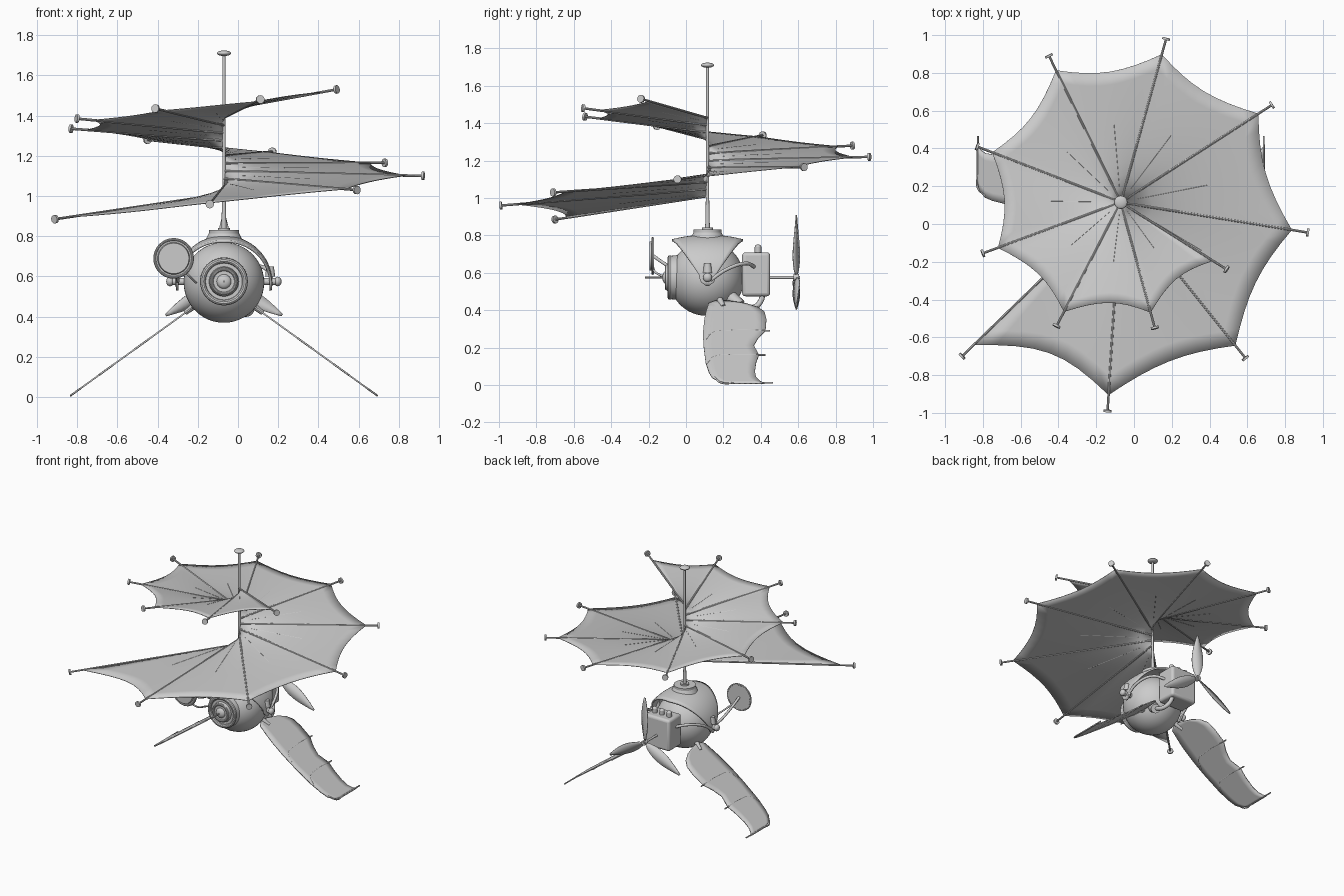
import bpy, bmesh, math
from mathutils import Vector

if "Cube" in bpy.data.objects:
    bpy.data.objects.remove(bpy.data.objects["Cube"])

CX, CY = -0.07, 0.115          # mast axis
GREY = bpy.data.materials.new("plain grey")
GREY.diffuse_color = (0.6, 0.6, 0.6, 1)
GREY.use_nodes = True
GREY.node_tree.nodes["Principled BSDF"].inputs["Base Color"].default_value = GREY.diffuse_color


def finish(ob, name, smooth=True):
    ob.name = name
    ob.data.materials.clear()
    ob.data.materials.append(GREY)
    if smooth and ob.type == 'MESH':
        bpy.ops.object.select_all(action='DESELECT')
        ob.select_set(True)
        bpy.context.view_layer.objects.active = ob
        bpy.ops.object.shade_smooth_by_angle(angle=math.radians(35))
    return ob


def rod(name, a, b, r, r2=None, n=16):
    a, b = Vector(a), Vector(b)
    bpy.ops.mesh.primitive_cone_add(vertices=n, radius1=r, radius2=r if r2 is None else r2,
                                    depth=(b - a).length, location=(a + b) / 2)
    ob = bpy.context.object
    ob.rotation_euler = (b - a).to_track_quat('Z', 'Y').to_euler()
    return finish(ob, name)


def ball(name, c, r, scale=(1, 1, 1), seg=24):
    bpy.ops.mesh.primitive_uv_sphere_add(segments=seg, ring_count=seg // 2, radius=r, location=c)
    bpy.context.object.scale = scale
    return finish(bpy.context.object, name)


def ring(name, c, r, minor):
    bpy.ops.mesh.primitive_torus_add(location=c, rotation=(math.pi / 2, 0, 0), major_radius=r,
                                     minor_radius=minor, major_segments=40, minor_segments=10)
    return finish(bpy.context.object, name)


def hose(name, pts, r):
    cu = bpy.data.curves.new(name, 'CURVE')
    cu.dimensions = '3D'
    cu.bevel_depth, cu.bevel_resolution, cu.use_fill_caps = r, 3, True
    sp = cu.splines.new('BEZIER')
    sp.bezier_points.add(len(pts) - 1)
    for p, co in zip(sp.bezier_points, pts):
        p.co = co
        p.handle_left_type = p.handle_right_type = 'AUTO'
    ob = bpy.data.objects.new(name, cu)
    bpy.context.collection.objects.link(ob)
    return finish(ob, name)


def surface(name, rows, thick):
    """Grid of points skinned into a thin sheet."""
    bm = bmesh.new()
    vs = [[bm.verts.new(p) for p in row] for row in rows]
    for r0, r1 in zip(vs, vs[1:]):
        for j in range(len(r0) - 1):
            bm.faces.new((r0[j], r0[j + 1], r1[j + 1], r1[j]))
    bmesh.ops.remove_doubles(bm, verts=bm.verts, dist=1e-5)
    bmesh.ops.recalc_face_normals(bm, faces=bm.faces)
    me = bpy.data.meshes.new(name)
    bm.to_mesh(me)
    bm.free()
    ob = bpy.data.objects.new(name, me)
    bpy.context.collection.objects.link(ob)
    m = ob.modifiers.new("thickness", 'SOLIDIFY')
    m.thickness, m.offset = thick, 0
    return finish(ob, name)


# --- spiral sail: rib tips from bottom to top
TIPS = [(-.91, -.70, .885), (-.14, -.99, .96), (.59, -.71, 1.03), (.92, -.045, 1.10),
        (.73, .63, 1.165), (.17, .98, 1.22), (-.45, .89, 1.28), (-.83, .41, 1.335),
        (-.80, -.155, 1.385), (-.41, -.54, 1.435), (.11, -.55, 1.48), (.49, -.24, 1.53)]
hubs = [Vector((CX, CY, 1.01 + .038 * i)) for i in range(len(TIPS))]
tips = [Vector(t) for t in TIPS]
edge = []                       # where the cloth is tied to each rib
for i, (h, t) in enumerate(zip(hubs, tips)):
    d = (t - h).normalized()
    edge.append(t - d * .085)
    rod("sail_rib", h, t, .0065, n=8)
    rod("rib_end_cap", t - d * .006, t + d * .006, .021)
rows = []
for i in range(len(tips) - 1):
    bow = .10 if i == 0 else .05
    for k in range(8 + (i == len(tips) - 2)):
        f = k / 8
        hub, out = hubs[i].lerp(hubs[i + 1], f), edge[i].lerp(edge[i + 1], f)
        flat = Vector((out.x - CX, out.y - CY, 0))
        out = out - flat.normalized() * bow * 4 * f * (1 - f)
        rows.append([hub.lerp(out, s / 10) for s in range(11)])
        if k == 4:              # short seam between ribs
            rod("sail_seam", hub.lerp(out, .12), hub.lerp(out, .6), .003, n=6)
surface("spiral_sail", rows, .004)

# --- mast
rod("mast", (CX, CY, .78), (CX, CY, 1.70), .008)
rod("mast_sleeve", (CX, CY, .82), (CX, CY, 1.0), .013, .009)
ball("mast_finial", (CX, CY, 1.71), .035, (1, 1, .4))

# --- round cabin with collar
ball("cabin", (CX, .11, .57), .2, seg=48)
rod("collar_base", (CX, CY, .785), (CX, CY, .815), .09, .075, 32)
rod("collar_plate", (CX, CY, .815), (CX, CY, .832), .075, n=32)
rod("collar_top", (CX, CY, .832), (CX, CY, .842), .03)

# --- draped saddle over the cabin
rows = []
for i in range(41):
    a = math.radians(-100 + 5 * i)
    k = abs(a) / math.radians(100)
    w = .045 + .145 * (1 - min(1, k / .85) ** 1.6)
    w *= math.sqrt(max(.02, 1 - max(0, (k - .85) / .15) ** 2))
    row = []
    for j in range(-6, 7):
        v = j / 6
        r = .228 - .025 * v * v * (1 - k)
        row.append((CX + r * 1.03 * math.sin(a), .115 + w * v, .57 + r * math.cos(a)))
    rows.append(row)
surface("saddle", rows, .012)

# --- side bolts
for s in (-1, 1):
    rod("bolt_shaft", (CX + s * .19, .115, .575), (CX + s * .265, .115, .575), .018)
    ball("bolt_head", (CX + s * .268, .115, .575), .024, (.8, 1, 1), 16)
    rod("saddle_clasp", (CX + s * .23, .115, .6), (CX + s * .23, .115, .65), .025, .018)

# --- front porthole
rod("porthole_base", (CX, .0, .575), (CX, -.085, .575), .125, .115, 40)
ring("porthole_rim", (CX, -.085, .575), .105, .014)
rod("porthole_step", (CX, -.08, .575), (CX, -.105, .575), .075, .07, 40)
ring("porthole_inner_rim", (CX, -.105, .575), .06, .008)
ball("porthole_lens", (CX, -.105, .575), .036, (1, .6, 1))
rod("porthole_pin", (CX, -.1, .575), (CX, -.22, .575), .005, n=8)

# --- mirror dish and its arm
D = (-.32, .69)
rod("dish", (D[0], -.172, D[1]), (D[0], -.18, D[1]), .1, n=40)
ring("dish_rim", (D[0], -.178, D[1]), .094, .007)
rod("dish_face", (D[0], -.18, D[1]), (D[0], -.196, D[1]), .08, .076, 40)
hose("dish_arm", [(D[0], -.175, D[1]), (-.31, -.10, .64), (-.30, .02, .585), (-.30, .115, .575)], .009)
hose("dish_stay", [(-.28, -.18, .64), (-.24, -.16, .60), (-.21, -.06, .57)], .006)

# --- engine box at the back
bpy.ops.mesh.primitive_cube_add(size=1, location=(CX, .375, .592))
box = bpy.context.object
box.dimensions = (.21, .15, .235)
bpy.ops.object.transform_apply(location=False, rotation=False, scale=True)
bev = box.modifiers.new("round", 'BEVEL')
bev.width, bev.segments = .018, 3
finish(box, "engine_box")
for dx in (-.06, 0, .06):
    rod("engine_stub", (CX + dx, .385, .70), (CX + dx, .385, .735), .018)
    ball("stub_cap", (CX + dx, .385, .737), .018, (1, 1, .8), 16)
hose("exhaust_pipe", [(.0, .41, .50), (.01, .40, .45), (.03, .36, .415), (.04, .29, .43), (.02, .24, .47)], .015)
rod("exhaust_port", (.02, .23, .475), (.05, .29, .425), .038, .032)
for s in (-1, 1):
    hose("side_hose", [(CX + s * .235, .13, .56), (CX + s * .225, .22, .62),
                       (CX + s * .17, .32, .65), (CX + s * .09, .37, .63)], .01)

# --- propeller
rod("propeller_shaft", (CX, .44, .575), (CX, .61, .575), .008)
rod("propeller_hub", (CX, .575, .575), (CX, .605, .575), .018)
for b in range(3):
    a = math.radians(90 + 120 * b)
    u, v = Vector((math.cos(a), 0, math.sin(a))), Vector((-math.sin(a), 0, math.cos(a)))
    rows = []
    for i in range(13):
        f = i / 12
        w = .006 + .034 * math.sin(math.pi * f ** .8)
        tw = math.radians(35 - 25 * f)
        side = v * math.cos(tw) + Vector((0, 1, 0)) * math.sin(tw)
        rows.append([Vector((CX, .59, .575)) + u * (.01 + .325 * f) + side * w * j for j in (-1, 0, 1)])
    surface("propeller_blade", rows, .006)

# --- webbed landing fins: (height, front y, back y) at each station
FIN = [(.45, .16, .22), (.435, .12, .32), (.415, .115, .385), (.39, .107, .42), (.35, .098, .43),
       (.29, .092, .425), (.25, .092, .385), (.21, .094, .362), (.16, .10, .39), (.12, .105, .375),
       (.07, .122, .368), (.04, .14, .375), (.02, .175, .395), (.008, .24, .42)]


def fin_point(s, y, z):
    return Vector((CX + s * (.15 + (.45 - z) * 1.385), y, z))


for s in (-1, 1):
    surface("landing_fin", [[fin_point(s, a + (b - a) * j / 6, z) for j in range(7)] for z, a, b in FIN], .008)
    for z, y0, y1 in ((.29, .095, .45), (.16, .10, .425), (.012, .14, .465)):
        drop = 0 if z < .1 else .05
        hose("fin_rib", [fin_point(s, y1, z), fin_point(s, y0 + .13, z),
                         fin_point(s, y0 + .05, z - drop * .2), fin_point(s, y0 + .01, z - drop if drop else z + .03)], .005)
    rod("fin_root", (CX + s * .12, .17, .475), fin_point(s, .2, .42), .02, .012)
